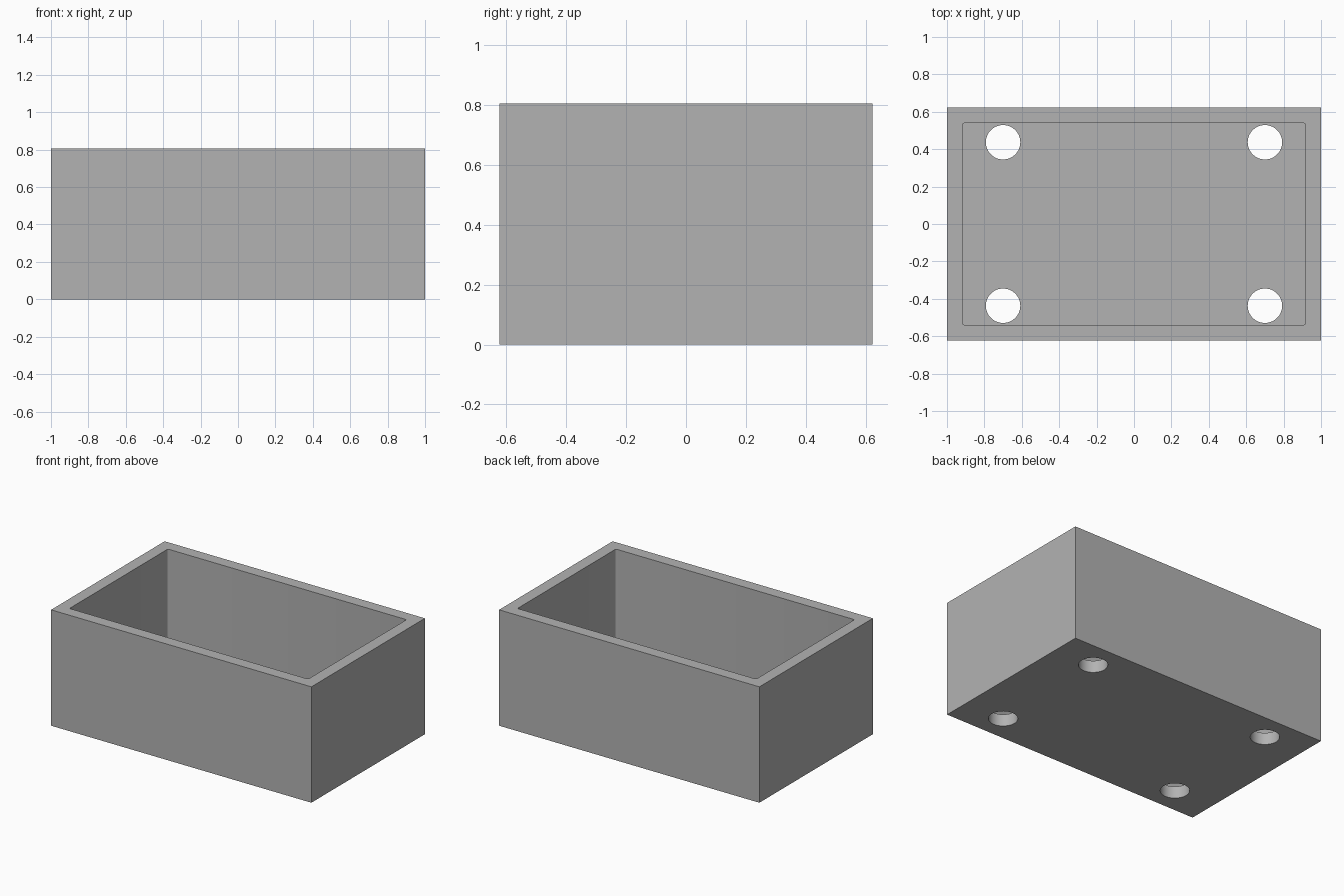
import bpy
import bmesh
from mathutils import Matrix, Vector

default = bpy.data.objects.get("Cube")
if default:
    bpy.data.objects.remove(default, do_unlink=True)

LENGTH, WIDTH, HEIGHT = 2.0, 1.246, 0.805
WALL = 0.083
HOLE_X, HOLE_Y, HOLE_RADIUS = 0.7, 0.437, 0.092

grey = bpy.data.materials.new("mid grey")
grey.use_nodes = True
colour = (0.45, 0.45, 0.45, 1)
grey.diffuse_color = colour
grey.node_tree.nodes["Principled BSDF"].inputs["Base Color"].default_value = colour


def make_object(name, bm):
    mesh = bpy.data.meshes.new(name)
    bm.to_mesh(mesh)
    bm.free()
    mesh.materials.append(grey)
    obj = bpy.data.objects.new(name, mesh)
    bpy.context.collection.objects.link(obj)
    return obj


def block(name, size, bottom, corner=0):
    """Box resting at the given height, with optional rounded upright edges."""
    bm = bmesh.new()
    centre = Matrix.Translation((0, 0, bottom + size[2] / 2))
    bmesh.ops.create_cube(bm, size=1, matrix=centre @ Matrix.Diagonal(Vector((*size, 1))))
    if corner:
        upright = [e for e in bm.edges if abs(e.verts[0].co.z - e.verts[1].co.z) > corner]
        bmesh.ops.bevel(bm, geom=upright, offset=corner, segments=4,
                        profile=0.5, affect='EDGES')
    return make_object(name, bm)


def cut(target, cutter):
    """Subtract the cutter, then discard it."""
    cutter.hide_render = True
    mod = target.modifiers.new("cut", 'BOOLEAN')
    mod.operation = 'DIFFERENCE'
    mod.solver = 'EXACT'
    mod.object = cutter
    bpy.context.view_layer.objects.active = target
    bpy.ops.object.modifier_apply(modifier=mod.name)
    bpy.data.objects.remove(cutter, do_unlink=True)


# Outer box, hollowed from the top
box = block("open_box", (LENGTH, WIDTH, HEIGHT), 0)
cavity_size = (LENGTH - 2 * WALL, WIDTH - 2 * WALL, HEIGHT)
cut(box, block("cavity_cutter", cavity_size, WALL, corner=0.012))

# Four round holes through the floor
holes = bmesh.new()
for x in (-HOLE_X, HOLE_X):
    for y in (-HOLE_Y, HOLE_Y):
        bmesh.ops.create_cone(holes, cap_ends=True, segments=64,
                              radius1=HOLE_RADIUS, radius2=HOLE_RADIUS,
                              depth=4 * WALL, matrix=Matrix.Translation((x, y, 0)))
cut(box, make_object("hole_cutter", holes))

# Smooth hole walls, crisp box edges
bpy.ops.object.select_all(action='DESELECT')
box.select_set(True)
bpy.context.view_layer.objects.active = box
bpy.ops.object.shade_smooth_by_angle(angle=0.6)
